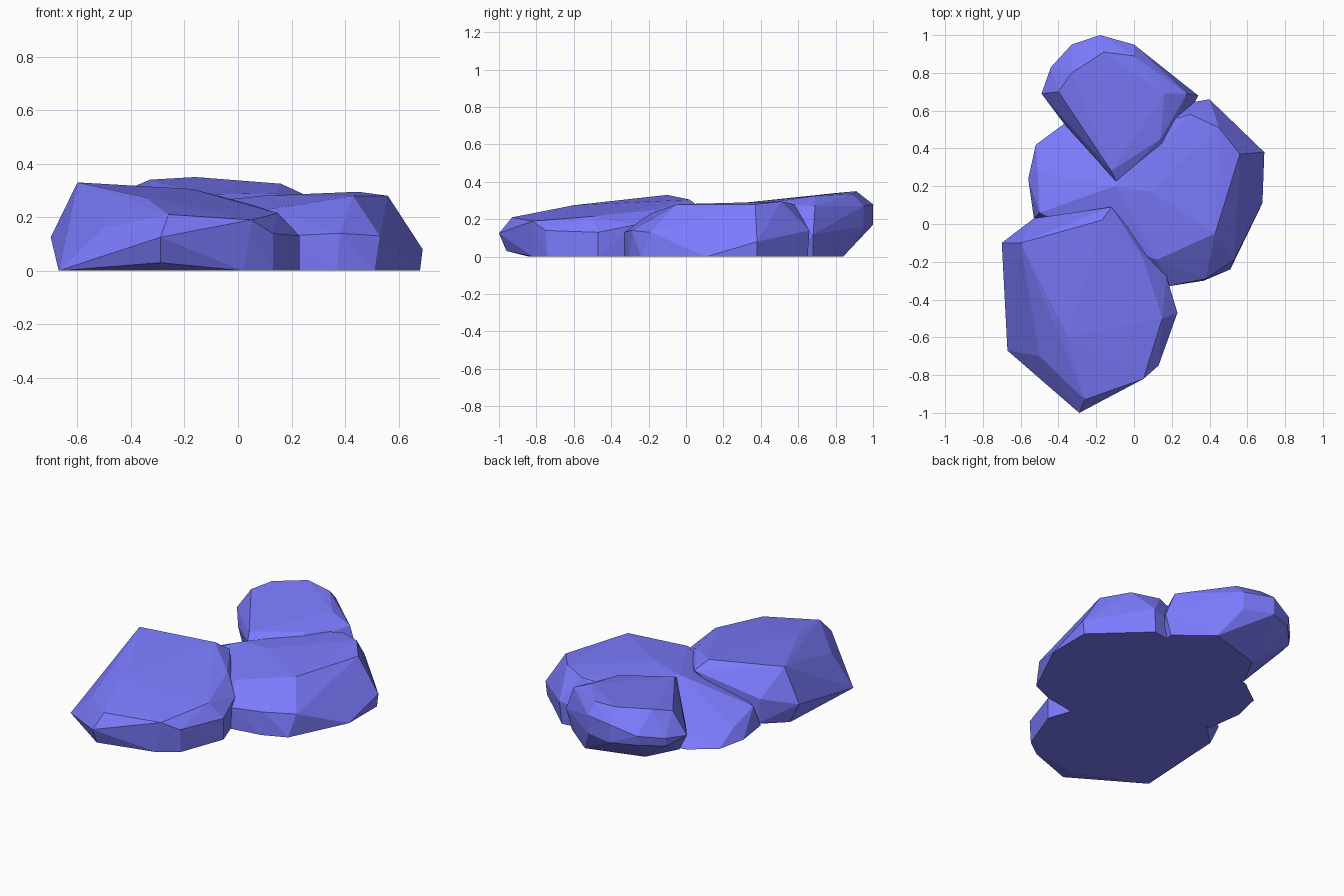
import bpy, bmesh

mat = bpy.data.materials.new("blue_stone")
mat.diffuse_color = (0.2, 0.2, 1, 1)


def rock(name, points):
    """Faceted boulder: convex hull around a few corner points."""
    bm = bmesh.new()
    for p in points:
        bm.verts.new(p)
    bmesh.ops.convex_hull(bm, input=bm.verts[:])
    loose = [v for v in bm.verts if not v.link_faces]
    bmesh.ops.delete(bm, geom=loose, context='VERTS')
    bmesh.ops.recalc_face_normals(bm, faces=bm.faces[:])
    me = bpy.data.meshes.new(name)
    bm.to_mesh(me)
    bm.free()
    me.materials.append(mat)
    ob = bpy.data.objects.new(name, me)
    bpy.context.collection.objects.link(ob)


# Front left boulder: top corners, belt, foot
rock("front_rock", [
    (-.60, -.10, .33), (-.53, .03, .16), (-.17, .02, .305), (-.12, .09, .25),
    (-.35, -.6, .275), (-.50, -.70, .16),
    (-.26, -.93, .21), (.05, -.82, .19), (.15, -.50, .215), (.04, -.16, .25),
    (-.70, -.10, .125), (-.29, -1, .125), (.13, -.75, .14), (.23, -.47, .13),
    (.17, -.27, .17),
    (-.67, -.67, 0), (-.29, -.96, .03), (-.29, -.84, 0), (.02, -.82, 0),
    (.13, -.74, 0), (.23, -.47, 0), (.16, -.27, 0), (-.64, -.1, 0),
    (-.5, .03, 0)])

# Wide middle boulder, thinning towards the left
rock("middle_rock", [
    (.56, .37, .28), (.45, .51, .295), (.43, -.05, .28), (.30, .58, .28),
    (.23, .56, .27), (.09, .17, .28), (.12, -.19, .23), (-.1, .2, .26),
    (-.51, .27, .07), (-.50, .06, .12), (.18, -.33, .13), (.38, -.29, .14),
    (.53, -.19, .13), (.69, .38, .08), (.40, .66, .14),
    (-.52, .42, 0), (-.56, .24, 0), (-.53, .03, 0), (.18, -.33, 0),
    (.37, -.30, 0), (.51, -.24, 0), (.68, .11, 0), (.68, .38, 0),
    (.39, .65, 0), (-.37, .53, 0)])

# Back boulder, overhanging at the rear
rock("back_rock", [
    (-.16, .91, .35), (.16, .69, .325), (-.33, .80, .34), (0, .89, .335),
    (.28, .69, .27), (-.12, .28, .285), (.14, .45, .29), (-.40, .70, .31),
    (-.18, 1, .28), (-.18, 1, .17), (0, .95, .27), (0, .95, .16),
    (-.33, .95, .23), (-.33, .94, .17), (-.44, .83, .20), (-.44, .82, .15),
    (-.49, .69, .18), (.34, .68, .12), (-.09, .22, .25), (.16, .40, .25),
    (-.37, .53, .15), (-.34, .55, 0), (-.24, .74, 0), (.10, .84, 0),
    (.30, .68, 0), (.28, .57, 0), (.1, .4, 0)])
